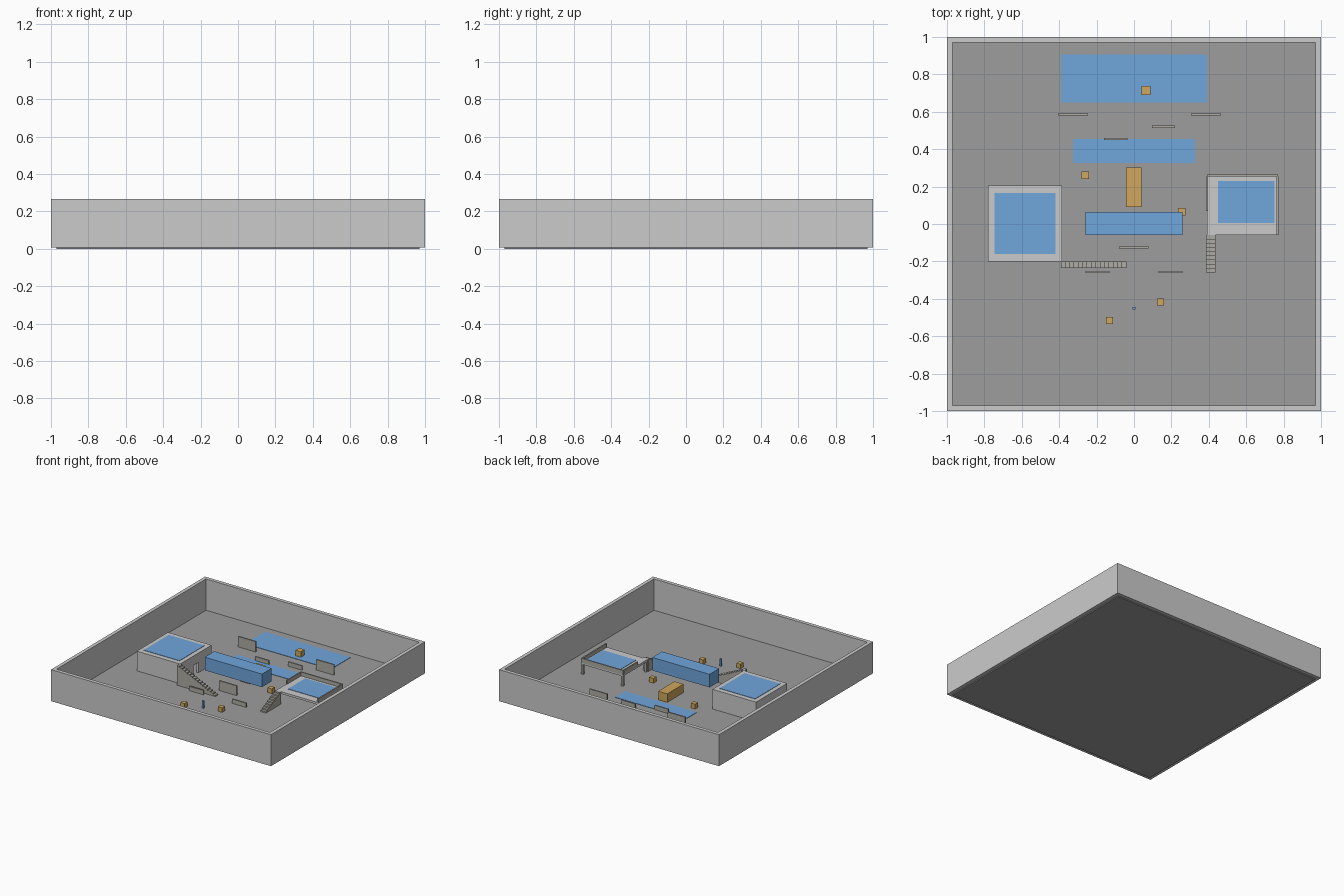
import bpy, bmesh

if "Cube" in bpy.data.objects:
    bpy.data.objects.remove(bpy.data.objects["Cube"])


def material(name, rgb):
    m = bpy.data.materials.new(name)
    m.diffuse_color = (*rgb, 1)
    m.use_nodes = True
    m.node_tree.nodes["Principled BSDF"].inputs["Base Color"].default_value = m.diffuse_color
    return m


FLOOR = material("floor_grey", (0.34, 0.34, 0.34))
STONE = material("warm_grey", (0.42, 0.41, 0.37))
BLUE = material("zone_blue", (0.16, 0.38, 0.72))
WOOD = material("crate_wood", (0.62, 0.39, 0.11))
G = 0.01  # ground level


def finish(name, bm, mat):
    bmesh.ops.recalc_face_normals(bm, faces=bm.faces)
    me = bpy.data.meshes.new(name)
    bm.to_mesh(me)
    bm.free()
    ob = bpy.data.objects.new(name, me)
    bpy.context.collection.objects.link(ob)
    if mat:
        me.materials.append(mat)
    return ob


def box(name, x, y, z, mat=None):
    """Box from (min, max) ranges on each axis."""
    bm = bmesh.new()
    bmesh.ops.create_cube(bm, size=1)
    for v in bm.verts:
        v.co = [r[0] if c < 0 else r[1] for c, r in zip(v.co, (x, y, z))]
    return finish(name, bm, mat)


def stairs(name, axis, foot, head, side, top, steps, mat):
    """Solid stair: a stepped profile running foot -> head, extruded over side."""
    prof = [(foot, G)]
    for i in range(steps):
        z = G + (top - G) * (i + 1) / steps
        a = foot + (head - foot) * i / steps
        b = foot + (head - foot) * (i + 1) / steps
        prof += [(a, z), (b, z)]
    prof.append((head, G))
    place = (lambda u, s, z: (u, s, z)) if axis == 'x' else (lambda u, s, z: (s, u, z))
    bm = bmesh.new()
    face = bm.faces.new([bm.verts.new(place(u, side[0], z)) for u, z in prof])
    ext = bmesh.ops.extrude_face_region(bm, geom=[face])
    moved = [g for g in ext["geom"] if isinstance(g, bmesh.types.BMVert)]
    d = side[1] - side[0]
    bmesh.ops.translate(bm, verts=moved, vec=place(0, d, 0))
    return finish(name, bm, mat)


# Floor and perimeter walls
box("floor", (-0.97, 0.97), (-0.97, 0.97), (0, G), FLOOR)
WALL_Z = (0.008, 0.267)
for s, tag in ((-1, "a"), (1, "b")):
    edge = sorted((s * 0.97, s))
    box("perimeter_wall_x_" + tag, edge, (-1, 1), WALL_Z)
    box("perimeter_wall_y_" + tag, (-0.97, 0.97), edge, WALL_Z)

# Ground zones and raised central volume
box("rear_zone", (-0.39, 0.39), (0.65, 0.905), (G, G + 0.003), BLUE)
box("middle_zone", (-0.325, 0.325), (0.325, 0.455), (G, G + 0.003), BLUE)
box("central_block", (-0.26, 0.26), (-0.06, 0.065), (0.10, 0.208), BLUE)

# Left building: walls with a doorway on the inner side, roof slab, roof zone
BX, BY, RT, T = (-0.78, -0.385), (-0.2, 0.205), 0.172, 0.015
RB = RT - 0.015
box("building_wall_west", (BX[0], BX[0] + T), BY, (G, RB))
box("building_wall_south", (BX[0] + T, BX[1] - T), (BY[0], BY[0] + T), (G, RB))
box("building_wall_north", (BX[0] + T, BX[1] - T), (BY[1] - T, BY[1]), (G, RB))
inner = (BX[1] - T, BX[1])
box("building_wall_east_a", inner, (BY[0], -0.03), (G, RB))
box("building_wall_east_b", inner, (0.035, BY[1]), (G, RB))
box("door_lintel", inner, (-0.03, 0.035), (0.095, RB))
box("building_roof", BX, BY, (RB, RT))
box("roof_zone", (-0.745, -0.42), (-0.16, 0.165), (RT, RT + 0.003), BLUE)
stairs("building_stairs", 'x', -0.04, -0.39, (-0.236, -0.2), RT, 15, STONE)

# Right platform: deck on posts, rails and stairs
PX, PY, DT = (0.39, 0.77), (-0.06, 0.262), 0.11
box("platform_deck", PX, PY, (DT - 0.018, DT))
box("platform_zone", (0.45, 0.75), (0.005, 0.23), (DT, DT + 0.003), BLUE)
for i, x in enumerate((PX[0], PX[1] - 0.018)):
    for j, y in enumerate((PY[0], PY[1] - 0.018)):
        box(f"platform_post_{i}{j}", (x, x + 0.018), (y, y + 0.018), (G, DT - 0.018), STONE)
RAIL = (DT - 0.005, 0.141)
box("rail_north", (0.39, 0.77), (0.253, 0.264), RAIL, STONE)
box("rail_east", (0.761, 0.772), (-0.06, 0.253), RAIL, STONE)
box("rail_west", (0.386, 0.396), (0.07, 0.253), RAIL, STONE)
stairs("platform_stairs", 'y', -0.26, -0.06, (0.385, 0.435), DT, 9, STONE)

# Freestanding cover walls: x range, y centre, top
covers = [(-0.405, -0.245, 0.585, 0.095), (0.305, 0.465, 0.585, 0.095),
          (0.095, 0.22, 0.52, 0.045), (-0.16, -0.035, 0.455, 0.045),
          (-0.08, 0.078, -0.126, 0.09), (-0.26, -0.132, -0.256, 0.045),
          (0.13, 0.258, -0.256, 0.045)]
for i, (a, b, y, top) in enumerate(covers):
    box(f"cover_wall_{i}", (a, b), (y - 0.006, y + 0.006), (G, top), STONE)

# Crates: centre and size
crates = [(0.063, 0.715, 0.048), (-0.26, 0.261, 0.039), (0.255, 0.066, 0.039),
          (0.142, -0.417, 0.037), (-0.13, -0.515, 0.037)]
for i, (x, y, s) in enumerate(crates):
    h = s / 2
    box(f"crate_{i}", (x - h, x + h), (y - h, y + h), (G, G + s), WOOD)
box("long_crate", (-0.042, 0.04), (0.092, 0.303), (G, 0.08), WOOD)

# Small marker post
box("marker_post", (-0.007, 0.007), (-0.457, -0.443), (G, 0.07), BLUE)
